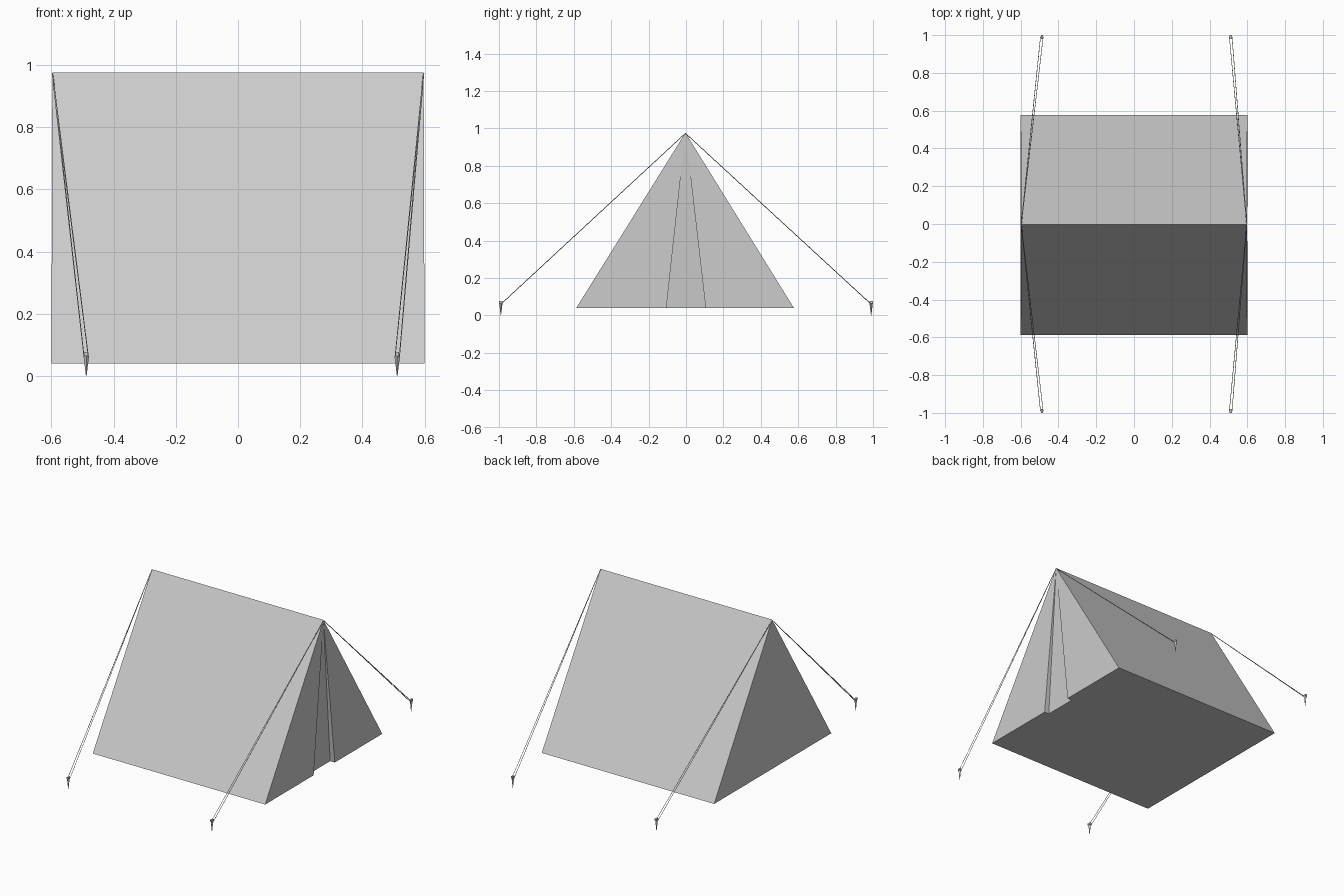
import bpy, bmesh
from mathutils import Vector

if "Cube" in bpy.data.objects:
    bpy.data.objects.remove(bpy.data.objects["Cube"])

BASE_Z, RIDGE_Z = 0.04, 0.977
RIDGE_Y, HALF = -0.003, 0.6


def make_object(name, bm):
    bmesh.ops.recalc_face_normals(bm, faces=bm.faces)
    mesh = bpy.data.meshes.new(name)
    bm.to_mesh(mesh)
    bm.free()
    obj = bpy.data.objects.new(name, mesh)
    bpy.context.collection.objects.link(obj)
    return obj


# Canvas: closed prism whose door end has a shallow recess tapering to the ridge
bm = bmesh.new()
outline = [(-HALF, -0.587), (HALF, -0.587), (HALF, -0.105), (HALF - 0.032, -0.105),
           (HALF - 0.032, 0.105), (HALF, 0.105), (HALF, 0.577), (-HALF, 0.577)]
base = [bm.verts.new((x, y, BASE_Z)) for x, y in outline]
back = bm.verts.new((-HALF + 0.003, RIDGE_Y, RIDGE_Z))
door = bm.verts.new((HALF - 0.003, RIDGE_Y, RIDGE_Z))
bm.faces.new(base)
bm.faces.new((base[0], base[1], door, back))
bm.faces.new((base[6], base[7], back, door))
bm.faces.new((base[7], base[0], back))
for i in range(1, 6):
    bm.faces.new((base[i], base[i + 1], door))
make_object("tent_canvas", bm)


def rope(name, strands, radius):
    curve = bpy.data.curves.new(name, 'CURVE')
    curve.dimensions = '3D'
    curve.bevel_depth = radius
    curve.bevel_resolution = 0
    curve.use_fill_caps = True
    spline = curve.splines.new('POLY')
    spline.points.add(len(strands) - 1)
    for p, co in zip(spline.points, strands):
        p.co = (*co, 1)
    obj = bpy.data.objects.new(name, curve)
    bpy.context.collection.objects.link(obj)


def peg(name, x, y):
    # Square tapered stake with a small hook at the top, facing away from the tent
    bm = bmesh.new()
    res = bmesh.ops.create_cone(bm, cap_ends=True, segments=4, radius1=0.001,
                                radius2=0.009, depth=0.065)
    bmesh.ops.translate(bm, verts=res['verts'], vec=(x, y, 0.0325))
    res = bmesh.ops.create_cube(bm, size=1)
    bmesh.ops.scale(bm, verts=res['verts'], vec=(0.011, 0.02, 0.012))
    bmesh.ops.translate(bm, verts=res['verts'], vec=(x, y, 0.071))
    make_object(name, bm)


# Guy ropes looped round a peg at each corner
for end, sx, px in (("left", -1, -0.488), ("right", 1, 0.512)):
    for side, sy in (("front", -1), ("back", 1)):
        py = sy * 0.99
        top = Vector((sx * 0.597, RIDGE_Y, RIDGE_Z - 0.003))
        rope(f"guy_rope_{side}_{end}",
             [top, (px - 0.007, py, 0.06), (px + 0.007, py, 0.06), top], 0.002)
        peg(f"peg_{side}_{end}", px, py)
